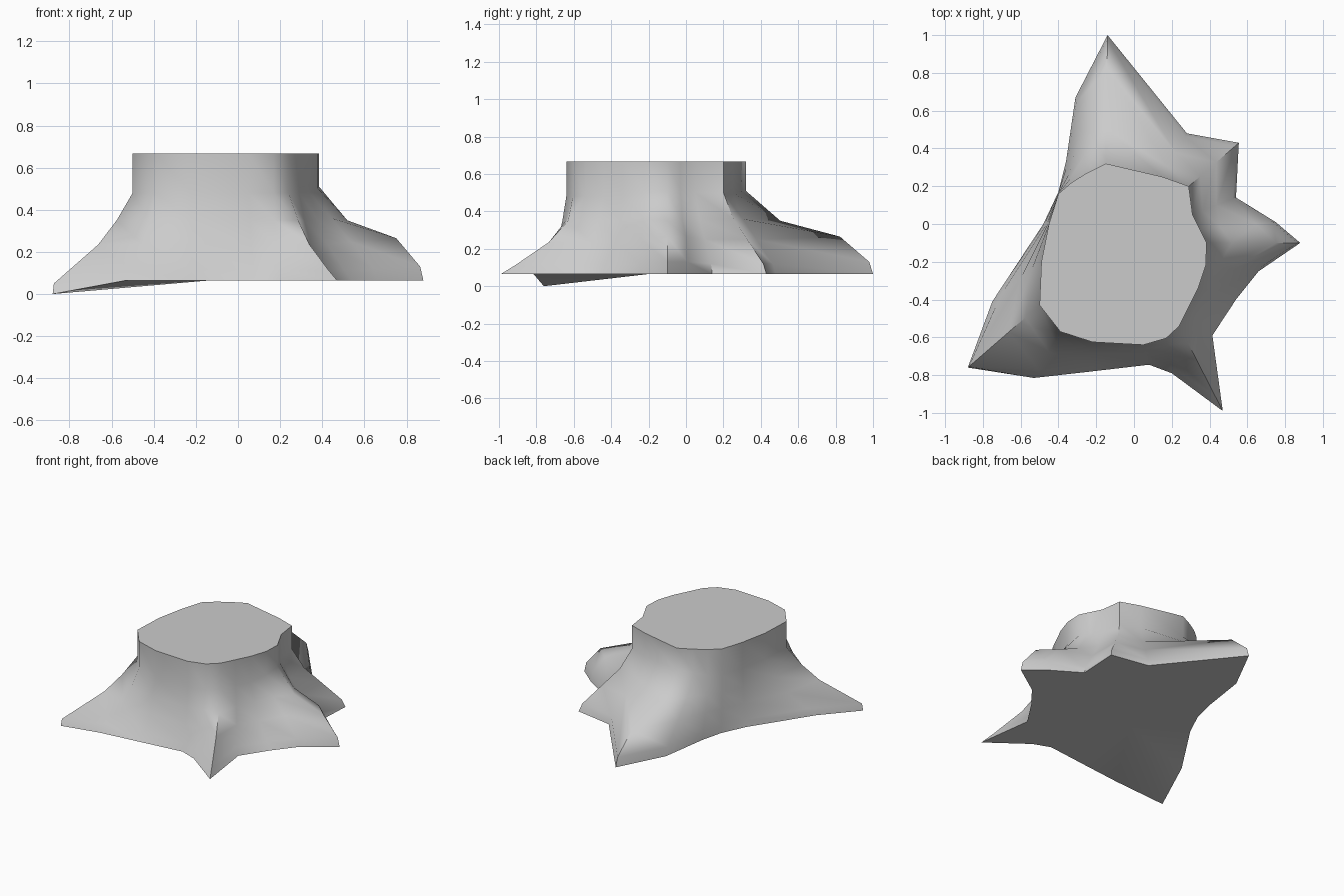
import bpy, bmesh

if "Cube" in bpy.data.objects:
    bpy.data.objects.remove(bpy.data.objects["Cube"])

# Plan outline, counterclockwise: base x, y, top x, y, profile kind
OUTLINE = [
    (0.88, -0.10, 0.385, -0.10, "fat"), (0.75, 0.01, 0.35, -0.03, "fat"),
    (0.54, 0.14, 0.31, 0.05, "mid"), (0.555, 0.43, 0.29, 0.20, "mid"),
    (0.28, 0.48, 0.15, 0.25, "mid"), (-0.14, 1.00, -0.15, 0.32, "fat"),
    (-0.31, 0.67, -0.25, 0.27, "mid"), (-0.36, 0.33, -0.33, 0.22, "thin"),
    (-0.40, 0.17, -0.40, 0.16, "thin"), (-0.48, 0.00, -0.45, 0.00, "thin"),
    (-0.75, -0.41, -0.49, -0.20, "thin"), (-0.88, -0.76, -0.50, -0.43, "thin"),
    (-0.53, -0.815, -0.39, -0.57, "thin"), (-0.22, -0.78, -0.22, -0.625, "thin"),
    (0.08, -0.745, 0.05, -0.64, "thin"), (0.20, -0.79, 0.17, -0.605, "thin"),
    (0.47, -0.99, 0.24, -0.54, "thin"), (0.415, -0.59, 0.29, -0.44, "thin"),
    (0.54, -0.40, 0.34, -0.34, "thin"), (0.66, -0.25, 0.38, -0.22, "mid"),
]
# Side profiles: (outward fraction, height), from cut top to ground
PROFILES = {
    "fat": [(0, .667), (0, .51), (.27, .35), (.74, .265), (.97, .13), (1, .065)],
    "mid": [(0, .667), (0, .50), (.23, .36), (.55, .25), (.93, .12), (1, .065)],
    "thin": [(0, .667), (0, .48), (.2, .35), (.43, .235), (.82, .115), (1, .065)],
}
LOW_ROOT = 11  # the front left root dips to the ground

bm = bmesh.new()
columns = []
for i, (bx, by, tx, ty, kind) in enumerate(OUTLINE):
    prof = list(PROFILES[kind])
    if i == LOW_ROOT:
        prof[-2:] = [(.985, .05), (1, 0)]
    columns.append([bm.verts.new((tx + (bx - tx) * t, ty + (by - ty) * t, z))
                    for t, z in prof])

# Bark and roots
n = len(columns)
for i in range(n):
    a, b = columns[i], columns[(i + 1) % n]
    for j in range(len(a) - 1):
        bm.faces.new((a[j], a[j + 1], b[j + 1], b[j]))

# Cut top, and underside sloping to the low root
bm.faces.new([c[0] for c in columns])
hub = bm.verts.new((-0.13, -0.2, 0.065))
for i in range(n):
    bm.faces.new((hub, columns[(i + 1) % n][-1], columns[i][-1]))
bmesh.ops.recalc_face_normals(bm, faces=bm.faces)

mesh = bpy.data.meshes.new("tree_stump")
bm.to_mesh(mesh)
bm.free()
stump = bpy.data.objects.new("tree_stump", mesh)
bpy.context.collection.objects.link(stump)
bpy.context.view_layer.objects.active = stump
stump.select_set(True)
bpy.ops.object.shade_smooth_by_angle(angle=1.0)
